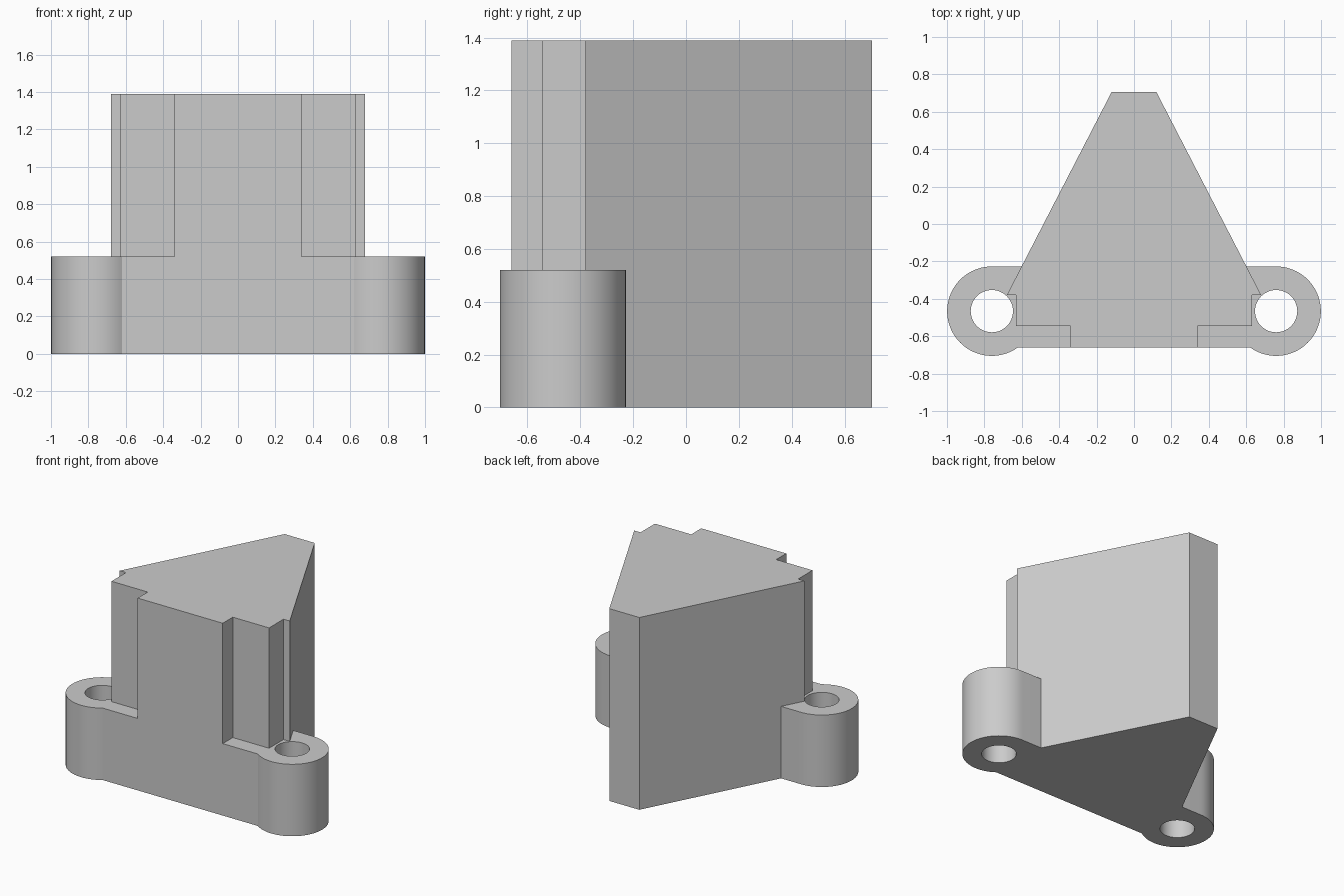
import bpy, bmesh, math

cube = bpy.data.objects.get("Cube")
if cube:
    bpy.data.objects.remove(cube)

BASE_H, TOTAL_H = 0.52, 1.39
LUG_X, LUG_Y, LUG_R, HOLE_R = 0.76, -0.466, 0.239, 0.113
FRONT, BACK = -0.66, 0.705
TIP_X, WING_X, WING_Y = 0.12, 0.68, -0.38

grey = bpy.data.materials.new("plain grey")
grey.use_nodes = True
colour = (0.6, 0.6, 0.6, 1)
grey.diffuse_color = colour
grey.node_tree.nodes["Principled BSDF"].inputs["Base Color"].default_value = colour

bm = bmesh.new()


def loop_edges(verts):
    """Closed ring of edges, reusing any that exist."""
    edges = []
    for a, b in zip(verts, verts[1:] + verts[:1]):
        edges.append(bm.edges.get((a, b)) or bm.edges.new((a, b)))
    return edges


def arc(cx, cy, radius, start, end, steps):
    return [(cx + radius * math.cos(start + (end - start) * i / steps),
             cy + radius * math.sin(start + (end - start) * i / steps))
            for i in range(steps + 1)]


# Half outline of the tower, from the back tip to the front notch
join_y = LUG_Y + LUG_R
join_x = TIP_X + (WING_X - TIP_X) * (BACK - join_y) / (BACK - WING_Y)
half = [(TIP_X, BACK), (join_x, join_y), (WING_X, WING_Y), (0.63, WING_Y),
        (0.63, -0.545), (0.34, -0.545), (0.34, FRONT)]
sides = {s: [bm.verts.new((s * x, y, 0)) for x, y in half] for s in (1, -1)}
bm.faces.new(sides[1] + sides[-1][::-1])

# Lug regions around the tower, each with a round screw hole
meet = math.asin((FRONT - LUG_Y) / LUG_R)
rim = arc(LUG_X, LUG_Y, LUG_R, -math.pi - meet, math.pi / 2, 48)
hole = arc(LUG_X, LUG_Y, HOLE_R, 0, math.tau, 48)[:-1]
for s in (1, -1):
    outer = sides[s][1:] + [bm.verts.new((s * x, y, 0)) for x, y in rim]
    inner = [bm.verts.new((s * x, y, 0)) for x, y in hole]
    bmesh.ops.triangle_fill(bm, edges=loop_edges(outer) + loop_edges(inner),
                            use_beauty=True, normal=(0, 0, 1))


def raise_faces(faces, height):
    geom = bmesh.ops.extrude_face_region(bm, geom=faces)["geom"]
    bmesh.ops.translate(bm, vec=(0, 0, height),
                        verts=[g for g in geom if isinstance(g, bmesh.types.BMVert)])
    return [g for g in geom if isinstance(g, bmesh.types.BMFace)]


# Raise the whole footprint, then the tower alone
top = raise_faces(bm.faces[:], BASE_H)
tower = max(top, key=lambda f: f.calc_area())
raise_faces([tower], TOTAL_H - BASE_H)

# Merge flat neighbours and finish the solid
bmesh.ops.dissolve_limit(bm, angle_limit=math.radians(0.5),
                         verts=bm.verts[:], edges=bm.edges[:])
bmesh.ops.recalc_face_normals(bm, faces=bm.faces[:])

mesh = bpy.data.meshes.new("mounting_block")
bm.to_mesh(mesh)
bm.free()
mesh.materials.append(grey)
block = bpy.data.objects.new("mounting_block", mesh)
bpy.context.collection.objects.link(block)
bpy.ops.object.select_all(action="DESELECT")
block.select_set(True)
bpy.context.view_layer.objects.active = block
bpy.ops.object.shade_smooth_by_angle(angle=math.radians(30))
